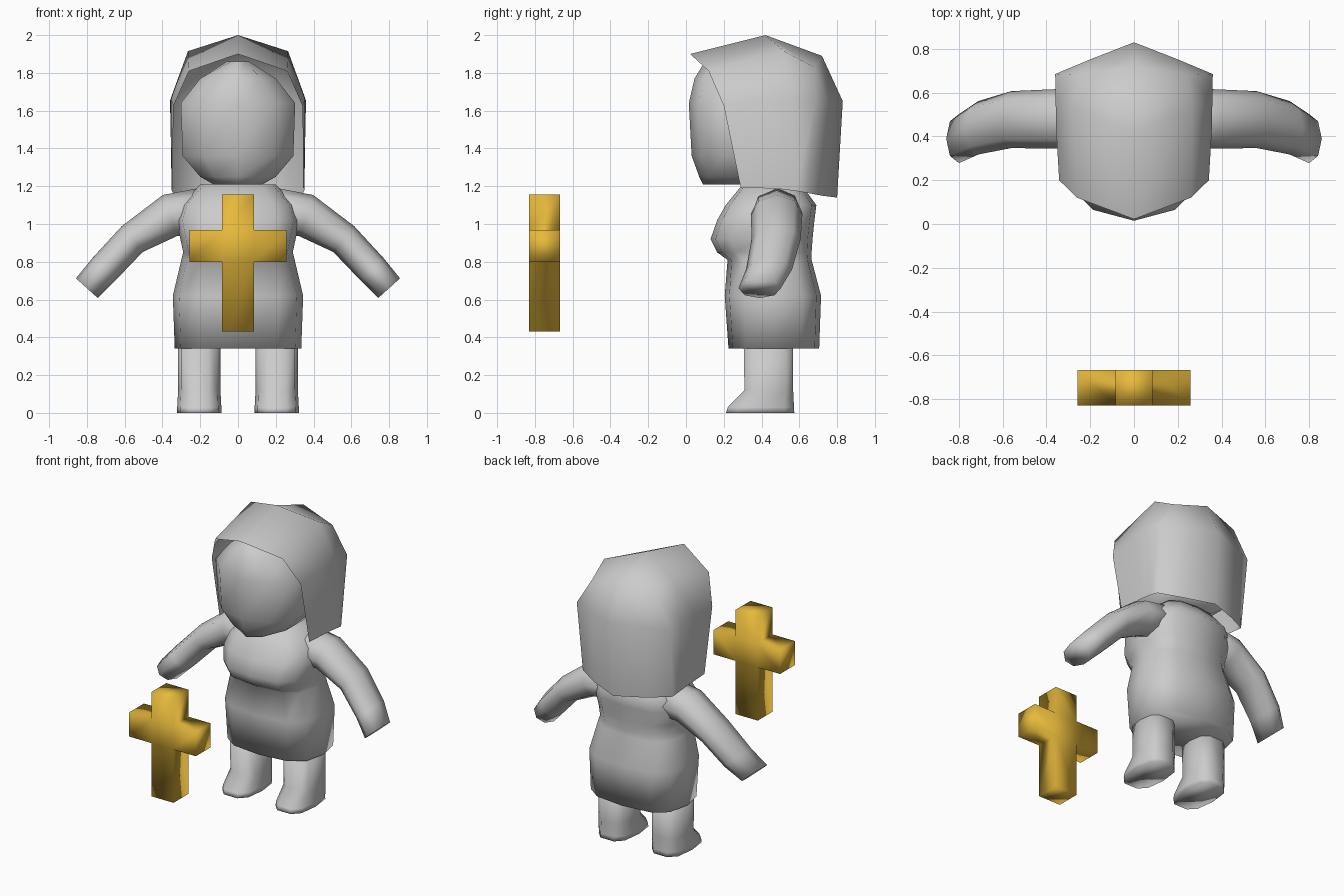
import bpy, bmesh, math
from mathutils import Vector

if "Cube" in bpy.data.objects:
    bpy.data.objects.remove(bpy.data.objects["Cube"])


def material(name, rgb):
    m = bpy.data.materials.new(name)
    m.diffuse_color = (*rgb, 1)
    m.use_nodes = True
    m.node_tree.nodes["Principled BSDF"].inputs["Base Color"].default_value = m.diffuse_color
    return m


grey = material("plain grey", (0.6, 0.6, 0.6))
gold = material("gold", (0.80, 0.49, 0.045))


def finish(name, bm, mat, mirror=False):
    bmesh.ops.remove_doubles(bm, verts=bm.verts, dist=0.001)
    bmesh.ops.recalc_face_normals(bm, faces=bm.faces)
    me = bpy.data.meshes.new(name)
    bm.to_mesh(me)
    bm.free()
    me.materials.append(mat)
    for p in me.polygons:
        p.use_smooth = True
    ob = bpy.data.objects.new(name, me)
    bpy.context.collection.objects.link(ob)
    if mirror:
        ob.modifiers.new("mirror", 'MIRROR').merge_threshold = 0.002
    return ob


def loft(name, rings, mat=grey, closed=True, caps=True, mirror=False):
    """Skin a list of equal-length point rings."""
    bm = bmesh.new()
    rows = [[bm.verts.new(p) for p in r] for r in rings]
    n = len(rows[0])
    for a, b in zip(rows, rows[1:]):
        for i in range(n if closed else n - 1):
            j = (i + 1) % n
            bm.faces.new((a[i], a[j], b[j], b[i]))
    if caps:
        bm.faces.new(rows[0])
        bm.faces.new(rows[-1])
    return finish(name, bm, mat, mirror)


def oval(z, cx, w, yf, yb, n=12, e=0.7):
    """Horizontal rounded-box ring between front yf and back yb."""
    pts = []
    for i in range(n):
        a = 2 * math.pi * i / n
        c, s = math.cos(a), math.sin(a)
        pts.append((cx + w * math.copysign(abs(c) ** e, c),
                    (yf + yb) / 2 + (yb - yf) / 2 * math.copysign(abs(s) ** e, s), z))
    return pts


# dress with bust, waist and hem
loft("dress", [oval(z, 0, w, f, b) for z, w, f, b in (
    (0.34, 0.335, 0.225, 0.705), (0.62, 0.345, 0.205, 0.715),
    (0.81, 0.30, 0.22, 0.665), (0.85, 0.29, 0.165, 0.665),
    (0.92, 0.305, 0.13, 0.67), (1.02, 0.325, 0.165, 0.68),
    (1.10, 0.30, 0.21, 0.69), (1.21, 0.20, 0.30, 0.61))])

# legs with feet pointing forward
loft("legs", [oval(z, 0.205, w, f, b, 10) for z, w, f, b in (
    (0.0, 0.117, 0.205, 0.58), (0.03, 0.117, 0.215, 0.578),
    (0.12, 0.112, 0.305, 0.572), (0.40, 0.112, 0.30, 0.57))], mirror=True)

# arms, drooping and bending forward; (x, y, z, radius in plane, radius in y)
path = [(0.12, 0.48, 1.075, 0.13, 0.135), (0.36, 0.48, 1.045, 0.115, 0.136),
        (0.56, 0.477, 0.92, 0.088, 0.13), (0.71, 0.44, 0.76, 0.085, 0.122),
        (0.80, 0.39, 0.66, 0.078, 0.112)]
rings = []
for k, (x, y, z, r, ry) in enumerate(path):
    a, b = path[max(k - 1, 0)], path[min(k + 1, len(path) - 1)]
    t = Vector((b[0] - a[0], 0, b[2] - a[2])).normalized()
    up = Vector((-t.z, 0, t.x))
    rings.append([Vector((x, y, z)) + up * r * math.cos(q) + Vector((0, ry * math.sin(q), 0))
                  for q in (2 * math.pi * i / 8 for i in range(8))])
loft("arms", rings, mirror=True)

# head: faceted face front, straight sides running back under the hair
rings = []
for z, w, f, back in ((1.21, 0.13, 0.09, 0.60), (1.25, 0.20, 0.07, 0.62),
                      (1.36, 0.293, 0.03, 0.62), (1.64, 0.303, 0.015, 0.62),
                      (1.77, 0.20, 0.045, 0.58), (1.86, 0.06, 0.10, 0.52)):
    half = [(w * 0.62, f + 0.05), (w, f + 0.17), (w, back)]
    rings.append([(0, f, z)] + [(x, y, z) for x, y in half]
                 + [(-x, y, z) for x, y in reversed(half)])
loft("head", rings)

# hair: columns running from the fringe over the crown to the lower back
hair = [
    [(0, .022, 1.90), (0, .42, 2.0), (0, .72, 1.89), (0, .83, 1.65), (0, .80, 1.14)],
    [(.26, .12, 1.81), (.265, .52, 1.915), (.25, .68, 1.83), (.20, .752, 1.65), (.20, .72, 1.15)],
    [(.342, .20, 1.625), (.355, .42, 1.66), (.358, .56, 1.66), (.36, .685, 1.65), (.345, .64, 1.165)],
    [(.345, .29, 1.19), (.352, .40, 1.19), (.352, .50, 1.185), (.35, .58, 1.175), (.345, .64, 1.165)]]
loft("hair", hair, closed=False, caps=False, mirror=True)

# cross standing in front: five squares pushed back into a solid
bm = bmesh.new()
xs, zs = (-0.257, -0.085, 0.085, 0.257), (0.43, 0.80, 0.967, 1.155)
for i, k in ((1, 0), (0, 1), (1, 1), (2, 1), (1, 2)):
    bm.faces.new([bm.verts.new((x, -0.83, z)) for x, z in (
        (xs[i], zs[k]), (xs[i + 1], zs[k]), (xs[i + 1], zs[k + 1]), (xs[i], zs[k + 1]))])
bmesh.ops.remove_doubles(bm, verts=bm.verts, dist=0.001)
ext = bmesh.ops.extrude_face_region(bm, geom=bm.faces[:], use_keep_orig=True)
bmesh.ops.translate(bm, vec=(0, 0.163, 0),
                    verts=[g for g in ext["geom"] if isinstance(g, bmesh.types.BMVert)])
finish("cross", bm, gold)
